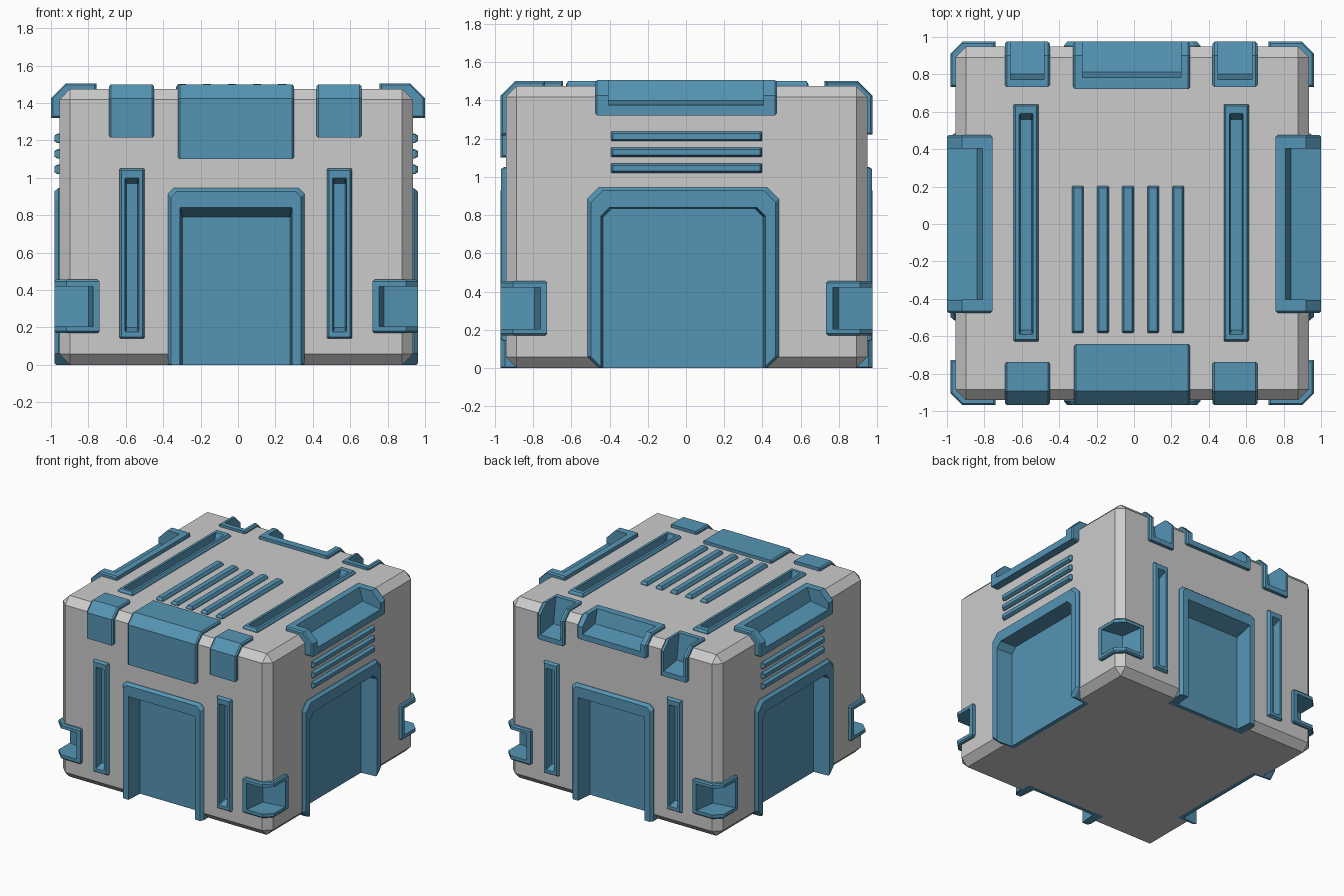
import bpy, bmesh
from mathutils import Matrix, Vector

if "Cube" in bpy.data.objects:
    bpy.data.objects.remove(bpy.data.objects["Cube"])

blue = bpy.data.materials.new("blue_trim")
blue.diffuse_color = (0.09, 0.30, 0.46, 1)
blue.use_nodes = True
blue.node_tree.nodes["Principled BSDF"].inputs["Base Color"].default_value = blue.diffuse_color

# Local frame of a face: u right, v up, w outward (body surface at w = 0.945)
C = Matrix.Translation((-0.01, 0.003, 0))
F = Matrix(((1, 0, 0, 0), (0, 0, -1, 0), (0, 1, 0, 0), (0, 0, 0, 1)))
MX, MY = Matrix.Diagonal((-1, 1, 1, 1)), Matrix.Diagonal((1, -1, 1, 1))
R = Matrix.Rotation(1.5707963, 4, 'Z') @ F
CORNER = Matrix(((0, 1, 0, 0), (0, 0, -1, 0), (1, 0, 0, 0), (0, 0, 0, 1)))
TOP = C @ Matrix.Translation((0, 0, 1.475 - 0.945))


def loft(name, rings, m):
    """Closed solid through rings of equal point count."""
    bm = bmesh.new()
    vs = [[bm.verts.new(m @ Vector(p)) for p in r] for r in rings]
    n = len(vs[0])
    for a, b in zip(vs, vs[1:]):
        for i in range(n):
            j = (i + 1) % n
            bm.faces.new((a[i], a[j], b[j], b[i]))
    bm.faces.new(vs[0])
    bm.faces.new(vs[-1])
    bmesh.ops.recalc_face_normals(bm, faces=bm.faces)
    me = bpy.data.meshes.new(name)
    bm.to_mesh(me)
    bm.free()
    ob = bpy.data.objects.new(name, me)
    bpy.context.collection.objects.link(ob)
    return ob


def carve(ob, cutter):
    mod = ob.modifiers.new("cut", 'BOOLEAN')
    mod.operation, mod.solver, mod.object = 'DIFFERENCE', 'EXACT', cutter
    dg = bpy.context.evaluated_depsgraph_get()
    me = bpy.data.meshes.new_from_object(ob.evaluated_get(dg))
    ob.modifiers.clear()
    ob.data = me


def finish(ob, notch=None):
    """Seat a trim solid in the body, open its recess, colour it."""
    if notch:
        carve(body, ob)
        carve(ob, notch)
        bpy.data.objects.remove(notch)
    ob.data.materials.clear()
    ob.data.materials.append(blue)


def ring(u0, u1, v0, v1, w, c=0.004, cb=0.004):
    return [(u0 + cb, v0, w), (u0, v0 + cb, w), (u0, v1 - c, w), (u0 + c, v1, w),
            (u1 - c, v1, w), (u1, v1 - c, w), (u1, v0 + cb, w), (u1 - cb, v0, w)]


def panel(name, m, u, hw, c, hi, ci, soffit):
    """Arched bay with a deep recess open at the floor."""
    cb = c if ci > 0.01 else 0.004
    ob = loft(name, [ring(u - hw, u + hw, 0, 0.945, 0.80, c, cb),
                     ring(u - hw, u + hw, 0, 0.945, 0.95, c, cb),
                     ring(u - hw + .018, u + hw - .018, 0, 0.927, 0.972, c, cb)], m)
    cut = loft("cut", [ring(u - hi + .012, u + hi - .012, -.2, soffit, 0.835, ci),
                       ring(u - hi, u + hi, -.2, 0.84, 0.972, ci),
                       ring(u - hi, u + hi, -.2, 0.84, 1.1, ci)], m)
    finish(ob, cut)


def strip(name, m, u, v0, v1):
    """Long raised rail with a slot."""
    h = 0.067
    ob = loft(name, [ring(u - h, u + h, v0, v1, 0.87), ring(u - h, u + h, v0, v1, 0.955),
                     ring(u - h + .01, u + h - .01, v0 + .01, v1 - .01, 0.97)], m)
    cut = loft("cut", [ring(u - .03, u + .03, v0 + .06, v1 - .08, 0.905),
                       ring(u - .037, u + .037, v0 + .035, v1 - .05, 0.97),
                       ring(u - .037, u + .037, v0 + .035, v1 - .05, 1.1)], m)
    finish(ob, cut)


def bar(name, m, u0, u1, v0, v1):
    s = 0.01
    finish(loft(name, [ring(u0, u1, v0, v1, 0.93), ring(u0, u1, v0, v1, 0.955),
                       ring(u0 + s, u1 - s, v0 + s, v1 - s, 0.972)], m))


def wrap(name, m, u0, u1, v0, w0, vt, wf, c, notch=None):
    """Trim folded over an edge; notch = (u inset, v, w) opens a corner recess."""
    def hull(u, e):
        return [(u, v0 + e, w0 + e), (u, v0 + e, wf - e), (u, vt - c, wf - e),
                (u, vt - e, wf - c), (u, vt - e, w0 + e)]
    e = 0.01
    ob = loft(name, [hull(u0, e), hull(u0 + e, 0), hull(u1 - e, 0), hull(u1, e)], m)
    cut = None
    if notch:
        i, nv, nw = notch
        cut = loft("cut", [[(u, nv + .025, nw + .03), (u, nv, wf), (u, nv, 2), (u, 2, 2),
                            (u, 2, nw), (u, vt, nw)] for u in (u0 + i, u1 - i)], m)
    finish(ob, cut)


# Chamfered crate body
bpy.ops.mesh.primitive_cube_add(size=1)
body = bpy.context.object
body.name = "crate_body"
bm = bmesh.new()
bm.from_mesh(body.data)
bm.transform(C @ Matrix.Translation((0, 0, 0.7375)) @ Matrix.Diagonal((1.89, 1.89, 1.475, 1)))
bmesh.ops.bevel(bm, geom=bm.edges[:], offset=0.057, segments=1, affect='EDGES')
bm.to_mesh(body.data)
bm.free()

# Front and back: bay and vertical rails
for side, m in (("front", C @ F), ("back", C @ MY @ F)):
    panel(side + "_bay", m, 0, 0.365, 0.03, 0.30, 0.004, 0.79)
    for u in (-0.557, 0.553):
        strip(side + "_rail", m, u, 0.14, 1.05)

# Front clasps (solid)
wrap("front_centre_clasp", C @ F, -0.31, 0.31, 1.10, 0.645, 1.50, 0.972, 0.075)
for u in (-0.56, 0.55):
    wrap("front_small_clasp", C @ F, u - .12, u + .12, 1.215, 0.74, 1.50, 0.972, 0.075)

# Back handle and clasps (recessed)
B = C @ MY @ F
wrap("back_handle", B, -0.315, 0.31, 1.32, 0.72, 1.50, 0.972, 0.075, (0.05, 1.365, 0.78))
for u in (-0.56, 0.55):
    wrap("back_small_clasp", B, u - .12, u + .12, 1.22, 0.73, 1.495, 0.972, 0.075,
         (0.03, 1.26, 0.77))

# Right and left: wide bay, vents, handle
for side, mir in (("right", Matrix.Identity(4)), ("left", MX)):
    m = C @ mir @ R
    panel(side + "_bay", m, -0.018, 0.50, 0.06, 0.43, 0.045, 0.835)
    for z in (1.02, 1.103, 1.186):
        bar(side + "_vent", m, -0.395, 0.395, z, z + 0.05)
    wrap(side + "_handle", mir @ R, -0.475, 0.475, 1.32, 0.757, 1.505, 1.0, 0.08,
         (0.07, 1.375, 0.81))

# Corner pockets
for mir in (Matrix.Identity(4), MX, MY, MX @ MY):
    wrap("corner_pocket", C @ mir @ CORNER, 0.17, 0.455, 0.73, 0.73, 0.972, 0.972, 0.065,
         (0.035, 0.765, 0.765))

# Top rails and ribs
for u in (-0.567, 0.557):
    strip("top_rail", TOP, u, -0.63, 0.637)
for i in range(5):
    u = -0.29 + i * 0.134
    bar("top_rib", TOP, u - .031, u + .031, -0.585, 0.20)
